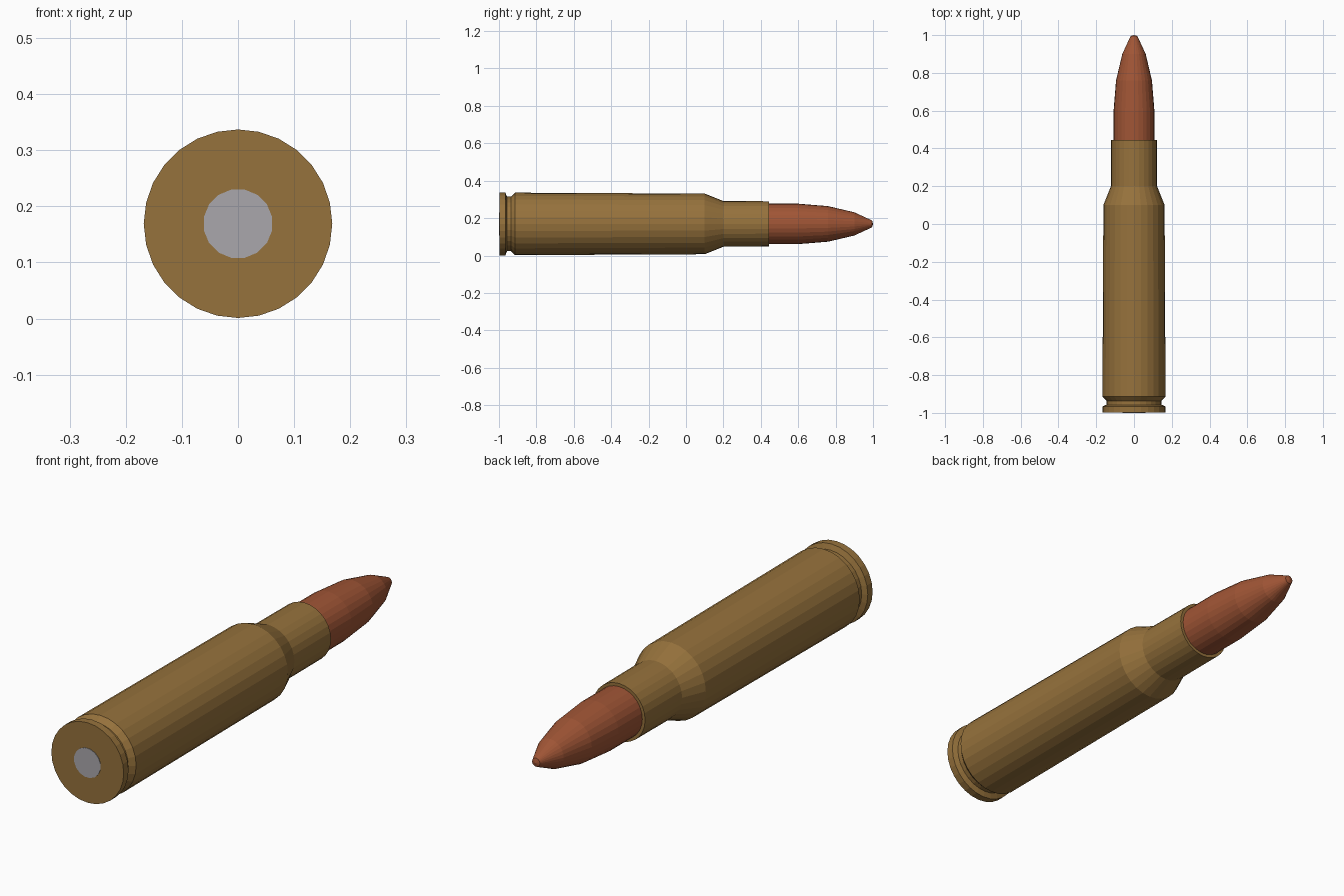
import bpy, bmesh, math

if "Cube" in bpy.data.objects:
    bpy.data.objects.remove(bpy.data.objects["Cube"])

CZ = 0.169  # height of the long axis


def material(name, rgb):
    m = bpy.data.materials.new(name)
    m.diffuse_color = (*rgb, 1)
    m.use_nodes = True
    m.node_tree.nodes["Principled BSDF"].inputs["Base Color"].default_value = m.diffuse_color
    return m


def lathe(name, profile, sides, mat, phase=0.0):
    """Revolve (y, radius) points about the long axis; radius 0 makes a closed end."""
    bm = bmesh.new()
    rings = []
    for y, r in profile:
        n = sides if r > 0 else 1
        rings.append([bm.verts.new((r * math.sin(phase + math.tau * i / sides), y,
                                    CZ + r * math.cos(phase + math.tau * i / sides)))
                      for i in range(n)])
    for a, b in zip(rings, rings[1:]):
        for i in range(sides):
            j = (i + 1) % sides
            if len(a) == 1:
                bm.faces.new((a[0], b[i], b[j]))
            elif len(b) == 1:
                bm.faces.new((a[i], b[0], a[j]))
            else:
                bm.faces.new((a[i], b[i], b[j], a[j]))
    bmesh.ops.recalc_face_normals(bm, faces=bm.faces)
    mesh = bpy.data.meshes.new(name)
    bm.to_mesh(mesh)
    bm.free()
    mesh.materials.append(mat)
    obj = bpy.data.objects.new(name, mesh)
    bpy.context.collection.objects.link(obj)
    return obj


brass = material("brass", (0.305, 0.168, 0.045))
copper = material("copper", (0.352, 0.091, 0.036))
steel = material("steel", (0.40, 0.39, 0.415))

# Case: base, rim, extractor groove, tapered body, shoulder, neck and mouth lip
lathe("case", [(-0.998, 0), (-0.998, 0.168), (-0.966, 0.168), (-0.957, 0.146),
               (-0.936, 0.146), (-0.914, 0.167), (0.1, 0.162), (0.2, 0.122),
               (0.444, 0.121), (0.444, 0.106), (0.40, 0)], 28, brass)

# Bullet: straight shank and rounded nose
lathe("bullet", [(0.40, 0), (0.40, 0.108), (0.60, 0.108), (0.76, 0.095),
                 (0.90, 0.062), (0.98, 0.025), (0.995, 0.018), (1.0, 0)], 28, copper)

# Primer: small disc in the base
lathe("primer", [(-0.99, 0), (-0.99, 0.062), (-1.0, 0.062), (-1.0, 0)],
      16, steel, math.pi / 16)
